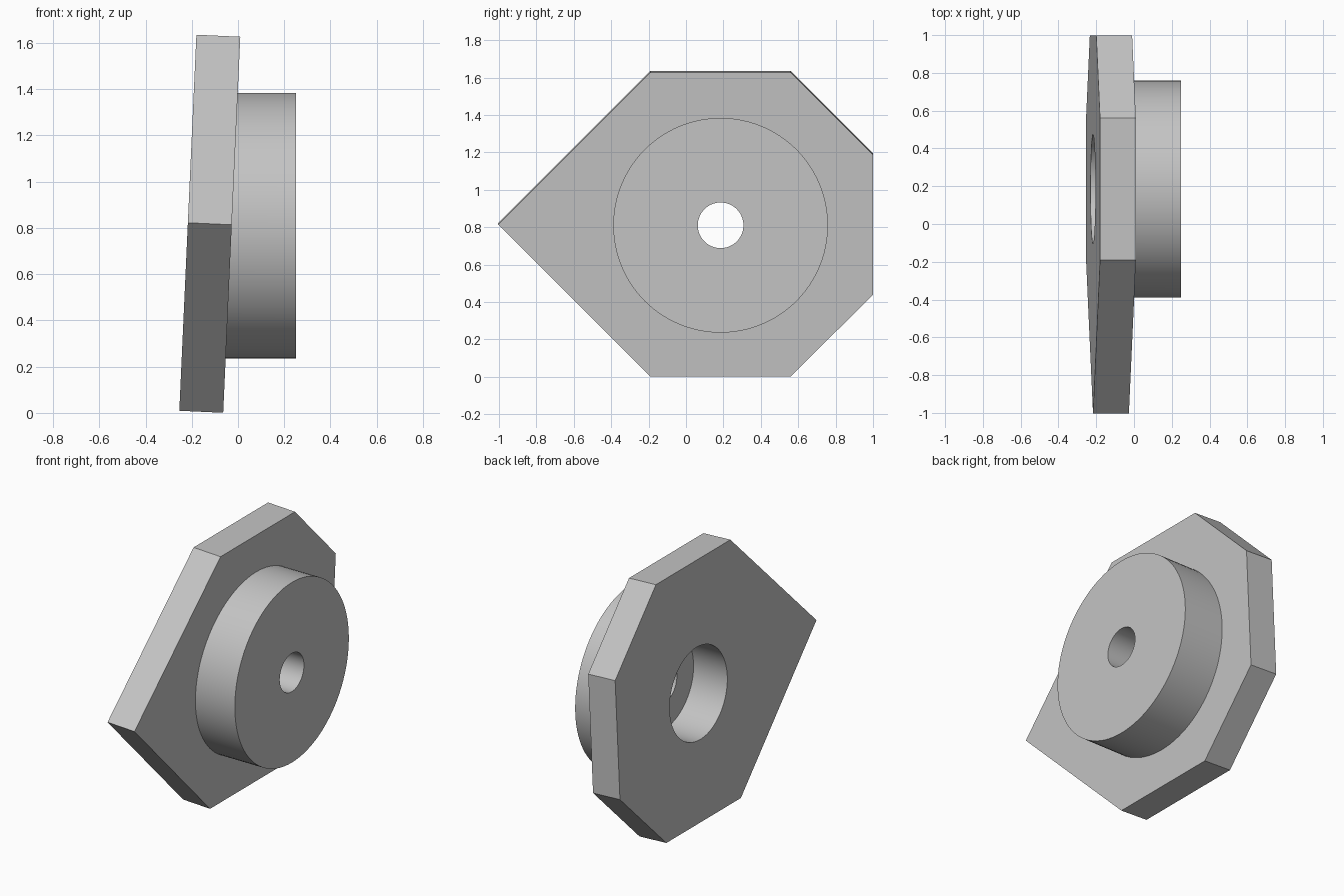
import bpy, bmesh
from math import radians
from mathutils import Matrix

cube = bpy.data.objects.get("Cube")
if cube:
    bpy.data.objects.remove(cube, do_unlink=True)

grey = bpy.data.materials.new("plain grey")
grey.use_nodes = True
colour = (0.55, 0.55, 0.55, 1)
grey.diffuse_color = colour
grey.node_tree.nodes["Principled BSDF"].inputs["Base Color"].default_value = colour

AXIS_Y, AXIS_Z = 0.185, 0.81


def add_object(name, bm):
    bmesh.ops.recalc_face_normals(bm, faces=bm.faces)
    mesh = bpy.data.meshes.new(name)
    bm.to_mesh(mesh)
    bm.free()
    mesh.materials.append(grey)
    obj = bpy.data.objects.new(name, mesh)
    bpy.context.collection.objects.link(obj)
    return obj


def cylinder_x(name, radius, x0, x1):
    """Round bar along x on the common axis."""
    bm = bmesh.new()
    place = Matrix.Translation(((x0 + x1) / 2, AXIS_Y, AXIS_Z)) @ Matrix.Rotation(radians(90), 4, 'Y')
    bmesh.ops.create_cone(bm, cap_ends=True, segments=96, radius1=radius,
                          radius2=radius, depth=x1 - x0, matrix=place)
    return add_object(name, bm)


def combine(target, tool, operation):
    mod = target.modifiers.new(operation.lower(), 'BOOLEAN')
    mod.operation = operation
    mod.solver = 'EXACT'
    mod.object = tool
    bpy.context.view_layer.objects.active = target
    bpy.ops.object.modifier_apply(modifier=mod.name)
    bpy.data.objects.remove(tool, do_unlink=True)


# Tilted plate: octagon with one side drawn out to a point
apothem, half_side, thickness = 0.814, 0.375, 0.19
outline = [(-apothem - half_side, 0), (-half_side, apothem), (half_side, apothem),
           (apothem, half_side), (apothem, -half_side),
           (half_side, -apothem), (-half_side, -apothem)]
bm = bmesh.new()
face = bm.faces.new([bm.verts.new((-thickness / 2, y, z)) for y, z in outline])
extruded = bmesh.ops.extrude_face_region(bm, geom=[face])["geom"]
bmesh.ops.translate(bm, vec=(thickness, 0, 0),
                    verts=[v for v in extruded if isinstance(v, bmesh.types.BMVert)])
bm.transform(Matrix.Translation((-0.122, AXIS_Y, 0.818)) @ Matrix.Rotation(radians(2.6), 4, 'Y'))
body = add_object("plate_with_boss", bm)

# Round boss, rear recess and through hole
combine(body, cylinder_x("boss", 0.574, -0.12, 0.25), 'UNION')
combine(body, cylinder_x("recess_cutter", 0.29, -0.6, 0.02), 'DIFFERENCE')
combine(body, cylinder_x("bore_cutter", 0.122, -0.6, 0.6), 'DIFFERENCE')

bpy.ops.object.select_all(action='DESELECT')
body.select_set(True)
bpy.context.view_layer.objects.active = body
bpy.ops.object.shade_smooth_by_angle(angle=radians(30))
